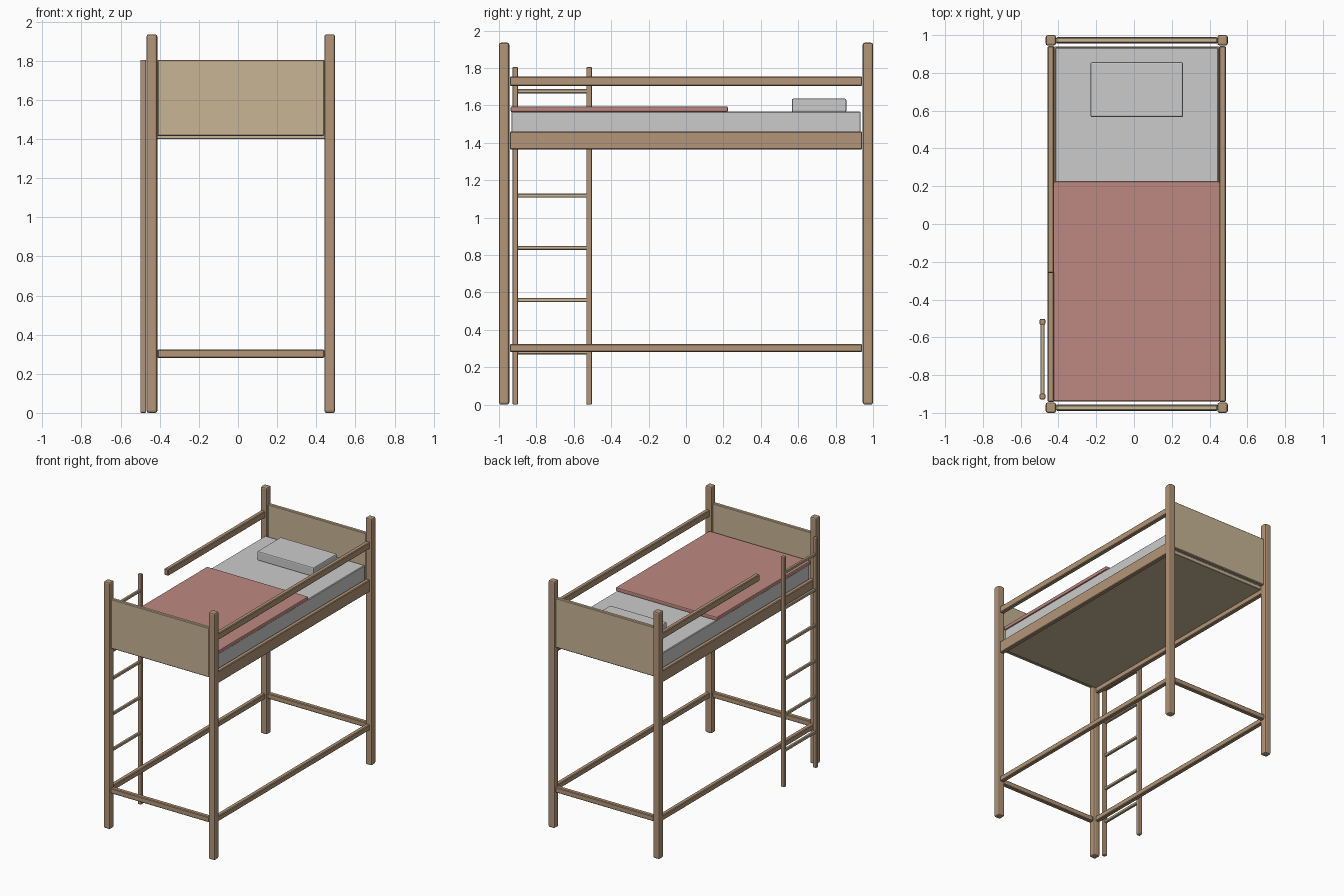
import bpy, bmesh

if "Cube" in bpy.data.objects:
    bpy.data.objects.remove(bpy.data.objects["Cube"])


def material(name, rgb):
    m = bpy.data.materials.new(name)
    m.diffuse_color = (*rgb, 1)
    m.use_nodes = True
    m.node_tree.nodes["Principled BSDF"].inputs["Base Color"].default_value = m.diffuse_color
    return m


WOOD = material("wood", (0.45, 0.30, 0.19))
PALE = material("pale_wood", (0.58, 0.46, 0.30))
LINEN = material("linen", (0.70, 0.70, 0.67))
RED = material("red_cloth", (0.52, 0.25, 0.22))


def box(name, x, y, z, mat, bevel=0.005, segments=1):
    """Bevelled box from (min, max) ranges on each axis."""
    bm = bmesh.new()
    bmesh.ops.create_cube(bm, size=1)
    for v in bm.verts:
        v.co = [r[0] + (c + 0.5) * (r[1] - r[0]) for c, r in zip(v.co, (x, y, z))]
    bmesh.ops.bevel(bm, geom=bm.edges[:], offset=bevel, segments=segments,
                    profile=0.5, affect='EDGES')
    mesh = bpy.data.meshes.new(name)
    bm.to_mesh(mesh)
    bm.free()
    mesh.materials.append(mat)
    ob = bpy.data.objects.new(name, mesh)
    bpy.context.collection.objects.link(ob)
    return ob


def around(c, size):
    return (c - size / 2, c + size / 2)


XL, XR, YE = -0.44, 0.469, 0.9725    # post centre lines
POST, RAIL = 0.055, 0.035
INNER_X = (XL + POST / 2, XR - POST / 2)
INNER_Y = (-0.942, 0.942)

# Corner posts
for sx, px in (("left", XL), ("right", XR)):
    for sy, py in (("front", -YE), ("back", YE)):
        box(f"{sy}_{sx}_post", around(px, POST), around(py, POST), (0, 1.935), WOOD, 0.011, 2)

# Side rails: lower stretcher, bed rail, guard rail (left one stops at the ladder)
for side, px, guard_start in (("left", XL, -0.26), ("right", XR, INNER_Y[0])):
    box(f"{side}_stretcher", around(px, RAIL), INNER_Y, (0.281, 0.323), WOOD)
    box(f"{side}_bed_rail", around(px, RAIL), INNER_Y, (1.365, 1.459), WOOD)
    box(f"{side}_guard_rail", around(px, RAIL), (guard_start, INNER_Y[1]), (1.703, 1.755), WOOD)

# End stretchers and end boards
for end, py in (("front", -YE), ("back", YE)):
    box(f"{end}_stretcher", INNER_X, around(py, RAIL), (0.281, 0.323), WOOD)
    box(f"{end}_board", INNER_X, around(py, 0.028), (1.416, 1.805), PALE)

# Bed base, mattress and bedding
box("bed_base", (-0.423, 0.452), (-0.94, 0.94), (1.40, 1.43), PALE, 0.003)
box("mattress", (-0.418, 0.447), (-0.934, 0.934), (1.43, 1.566), LINEN, 0.005)
box("blanket", (-0.425, 0.454), (-0.938, 0.224), (1.564, 1.594), RED, 0.007, 2)
box("pillow", (-0.23, 0.26), (0.566, 0.857), (1.563, 1.636), LINEN, 0.008, 2)

# Ladder
LX, L_FRONT, L_BACK = -0.4845, -0.913, -0.518
for name, ly in (("front", L_FRONT), ("back", L_BACK)):
    box(f"ladder_{name}_stile", around(LX, 0.03), around(ly, 0.03), (0, 1.805), WOOD, 0.006, 2)
for i in range(6):
    box(f"ladder_rung_{i + 1}", around(LX, 0.022), (L_FRONT, L_BACK),
        around(0.28 + 0.279 * i, 0.022), PALE, 0.004)
